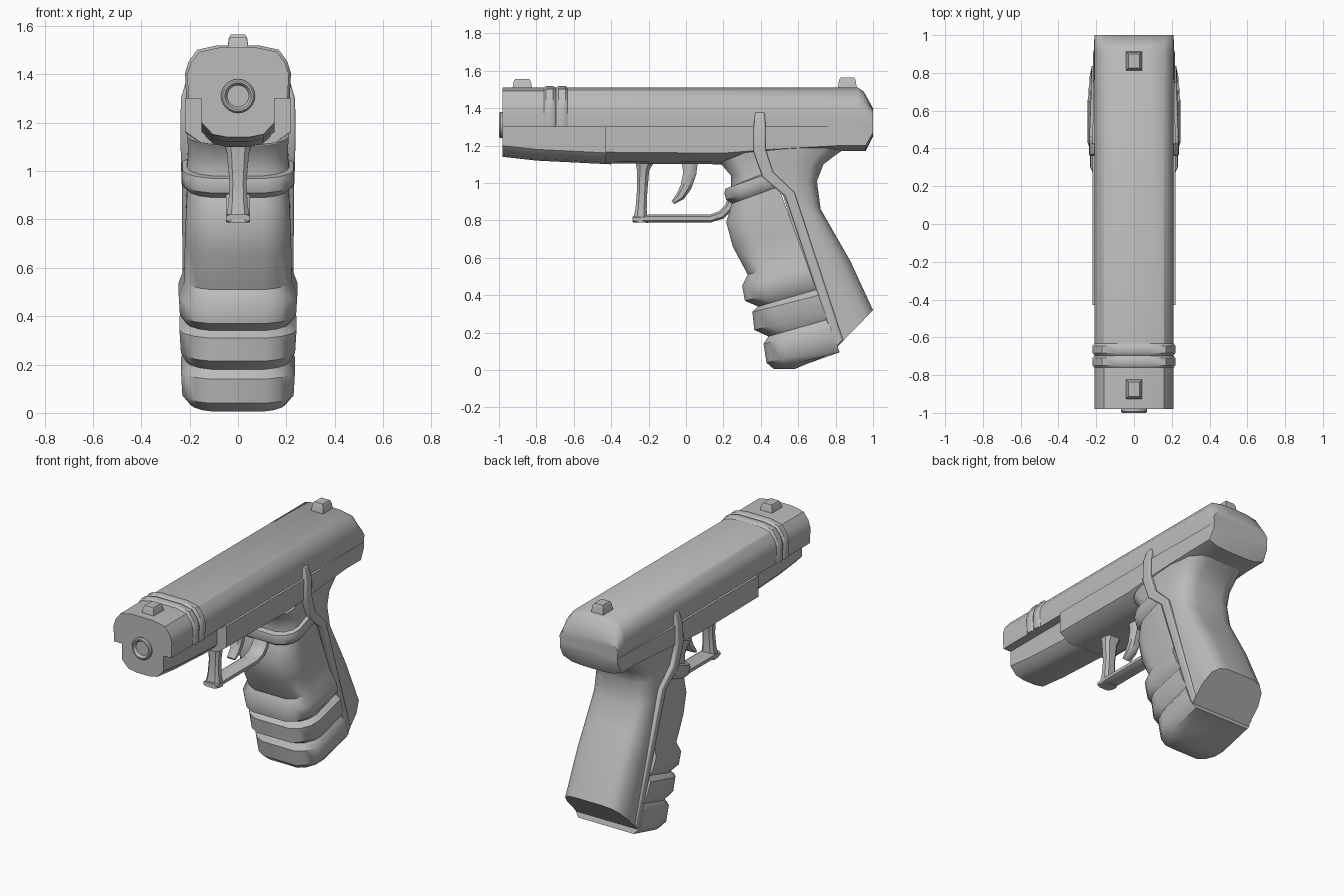
import bpy
import bmesh
import math

default = bpy.data.objects.get("Cube")
if default:
    bpy.data.objects.remove(default, do_unlink=True)

# Single grey finish
grey = bpy.data.materials.new("matte_grey")
grey.use_nodes = True
grey.diffuse_color = (0.5, 0.5, 0.5, 1)
grey.node_tree.nodes["Principled BSDF"].inputs["Base Color"].default_value = grey.diffuse_color


def loft(name, rings, angle=40, bevel=0):
    """Skin a list of equal-length point rings and cap both ends."""
    bm = bmesh.new()
    rows = [[bm.verts.new(point) for point in ring] for ring in rings]
    count = len(rows[0])
    for low, high in zip(rows, rows[1:]):
        for i in range(count):
            j = (i + 1) % count
            bm.faces.new((low[i], low[j], high[j], high[i]))
    bm.faces.new(rows[0])
    bm.faces.new(rows[-1])
    bmesh.ops.recalc_face_normals(bm, faces=bm.faces)
    mesh = bpy.data.meshes.new(name)
    bm.to_mesh(mesh)
    bm.free()
    mesh.materials.append(grey)
    part = bpy.data.objects.new(name, mesh)
    bpy.context.collection.objects.link(part)
    if bevel:
        modifier = part.modifiers.new("soft_edges", 'BEVEL')
        modifier.width = bevel
        modifier.segments = 2
    bpy.ops.object.select_all(action='DESELECT')
    part.select_set(True)
    bpy.context.view_layer.objects.active = part
    bpy.ops.object.shade_smooth_by_angle(angle=math.radians(angle))
    return part


def mirrored(half):
    """Close a +x half outline into a symmetric ring."""
    return list(half) + [(-x, y, z) for x, y, z in reversed(half)]


def slanted(section, shape):
    """Ring between a front point and a rear point, using (along, width) fractions."""
    yf, zf, yr, zr, width = section
    return mirrored([(width * w, yf + (yr - yf) * u, zf + (zr - zf) * u) for u, w in shape])


def sweep(name, path):
    """Sweep a chamfered bar along (y, z, half thickness, half width) points."""
    rings = []
    for i, (y, z, thick, wide) in enumerate(path):
        before, after = path[max(i - 1, 0)], path[min(i + 1, len(path) - 1)]
        dy, dz = after[0] - before[0], after[1] - before[1]
        length = math.hypot(dy, dz)
        ny, nz = -dz / length, dy / length
        outline = [(0.6, 1), (1, 0.5), (1, -0.5), (0.6, -1)]
        rings.append(mirrored([(wide * a, y + ny * thick * b, z + nz * thick * b)
                               for a, b in outline]))
    return loft(name, rings)


# Slide: rounded top, sloping down at the rear
def slide_ring(y, top, grow=0.0):
    base = 1.3
    rise = top - base
    outline = [(0.205, 0), (0.21, 0.48), (0.195, 0.7), (0.16, 0.92), (0.08, 1)]
    return mirrored([(x + grow, y, base + rise * f) for x, f in outline])


loft("slide", [slide_ring(-0.98, 1.51), slide_ring(0.92, 1.51),
               slide_ring(0.95, 1.49), slide_ring(1, 1.4)])

# Two raised bands around the slide
for index, start in enumerate((-0.76, -0.695)):
    stations = ((0, 0), (0.012, 0.009), (0.05, 0.009), (0.062, 0))
    loft(f"slide_band_{index + 1}",
         [slide_ring(start + dy, 1.51 + g, g) for dy, g in stations])


# Frame beneath the slide, with a narrower nose in front
def frame_ring(y, bottom, width, corner):
    return mirrored([(width, y, 1.302), (width, y, bottom + corner),
                     (width * 0.7, y, bottom + corner * 0.2), (width * 0.3, y, bottom)])


loft("frame_nose", [frame_ring(-0.98, 1.14, 0.15, 0.06), frame_ring(-0.8, 1.12, 0.15, 0.06),
                    frame_ring(-0.4, 1.1, 0.15, 0.06)])
loft("frame", [frame_ring(-0.43, 1.105, 0.22, 0.06), frame_ring(0.2, 1.1, 0.22, 0.06),
               frame_ring(0.45, 1.13, 0.22, 0.05), frame_ring(0.81, 1.17, 0.212, 0.03),
               frame_ring(0.96, 1.17, 0.212, 0.03), frame_ring(1, 1.25, 0.208, 0.02)])


# Muzzle ring with a shallow bore
def circle(radius, y):
    steps = [math.tau * i / 24 for i in range(24)]
    return [(radius * math.cos(a), y, 1.31 + radius * math.sin(a)) for a in steps]


loft("muzzle", [circle(r, y) for r, y in
                ((0.07, -0.95), (0.07, -0.992), (0.063, -1), (0.055, -1), (0.045, -0.983))])

# Front and rear sights as tapered blocks
for name, start, end, top in (("front_sight", -0.93, -0.82, 1.555),
                              ("rear_sight", 0.81, 0.915, 1.565)):
    rings = []
    for z, inset in ((1.49, 0), (top - 0.015, 0.008), (top, 0.016)):
        x = 0.046 - inset
        rings.append(mirrored([(x, start + inset, z), (x, end - inset, z)]))
    loft(name, rings, angle=25)

# Trigger guard and trigger
sweep("guard_post", [(-0.22, 1.13, 0.055, 0.06), (-0.23, 1.07, 0.033, 0.045),
                     (-0.235, 0.95, 0.028, 0.035), (-0.24, 0.86, 0.03, 0.04),
                     (-0.245, 0.79, 0.042, 0.05)])
sweep("guard_bar", [(-0.285, 0.805, 0.017, 0.05), (-0.2, 0.81, 0.021, 0.05),
                    (0.13, 0.81, 0.021, 0.05), (0.19, 0.83, 0.023, 0.05),
                    (0.23, 0.87, 0.024, 0.05), (0.26, 0.94, 0.03, 0.05)])
sweep("trigger", [(0.02, 1.13, 0.045, 0.04), (0.02, 1.05, 0.035, 0.036),
                  (0, 0.98, 0.03, 0.034), (-0.03, 0.93, 0.024, 0.032),
                  (-0.07, 0.895, 0.01, 0.028)])

# Front of the grip: neck, collar and three finger swells
front_shape = [(0, 0.5), (0.07, 0.74), (0.2, 0.92), (0.36, 1), (1, 1)]
grip = [(0.18, 1.11, 0.21), (0.24, 1.04, 0.205), (0.24, 0.98, 0.21),
        (0.21, 0.97, 0.23), (0.205, 0.945, 0.232), (0.215, 0.91, 0.23), (0.245, 0.89, 0.21),
        (0.215, 0.79, 0.215), (0.25, 0.66, 0.22), (0.33, 0.51, 0.222),
        (0.3, 0.45, 0.245), (0.315, 0.37, 0.24), (0.385, 0.34, 0.215),
        (0.355, 0.31, 0.242), (0.365, 0.215, 0.236), (0.44, 0.18, 0.215),
        (0.415, 0.14, 0.236), (0.43, 0.04, 0.23), (0.47, 0.005, 0.2)]
sections = []
for y, z, width in grip:
    rear_z = z + 0.09
    sections.append((y, z, 0.82 - 0.37 * (rear_z - 0.1), rear_z, width))
sections.append((0.58, 0.005, 0.77, 0.085, 0.15))
loft("grip_front", [slanted(s, front_shape) for s in sections])

# Backstrap: waisted behind the frame and flaring to the heel
back_shape = [(0, 1), (0.5, 1), (0.8, 0.9), (0.95, 0.72), (1, 0.45)]
backstrap = [(0.36, 1.25, 0.86, 1.19, 0.212), (0.38, 1.18, 0.8, 1.15, 0.212),
             (0.41, 1.12, 0.735, 1.1, 0.21), (0.45, 1.03, 0.7, 1.01, 0.208),
             (0.52, 0.93, 0.72, 0.86, 0.206), (0.58, 0.74, 0.8, 0.72, 0.21),
             (0.66, 0.5, 0.88, 0.58, 0.215), (0.81, 0.125, 1, 0.32, 0.218)]
loft("grip_backstrap", [slanted(s, back_shape) for s in backstrap])

# Raised rib down both sides between the grip halves
rib = [(0.37, 1.38, 0.42, 1.38, 0.212), (0.362, 1.3, 0.426, 1.3, 0.236),
       (0.36, 1.17, 0.426, 1.18, 0.238), (0.41, 1.03, 0.465, 1.06, 0.236),
       (0.53, 0.93, 0.58, 0.95, 0.232), (0.8, 0.12, 0.84, 0.16, 0.226)]
loft("grip_rib", [slanted(s, [(0, 1), (1, 1)]) for s in rib], bevel=0.008)
